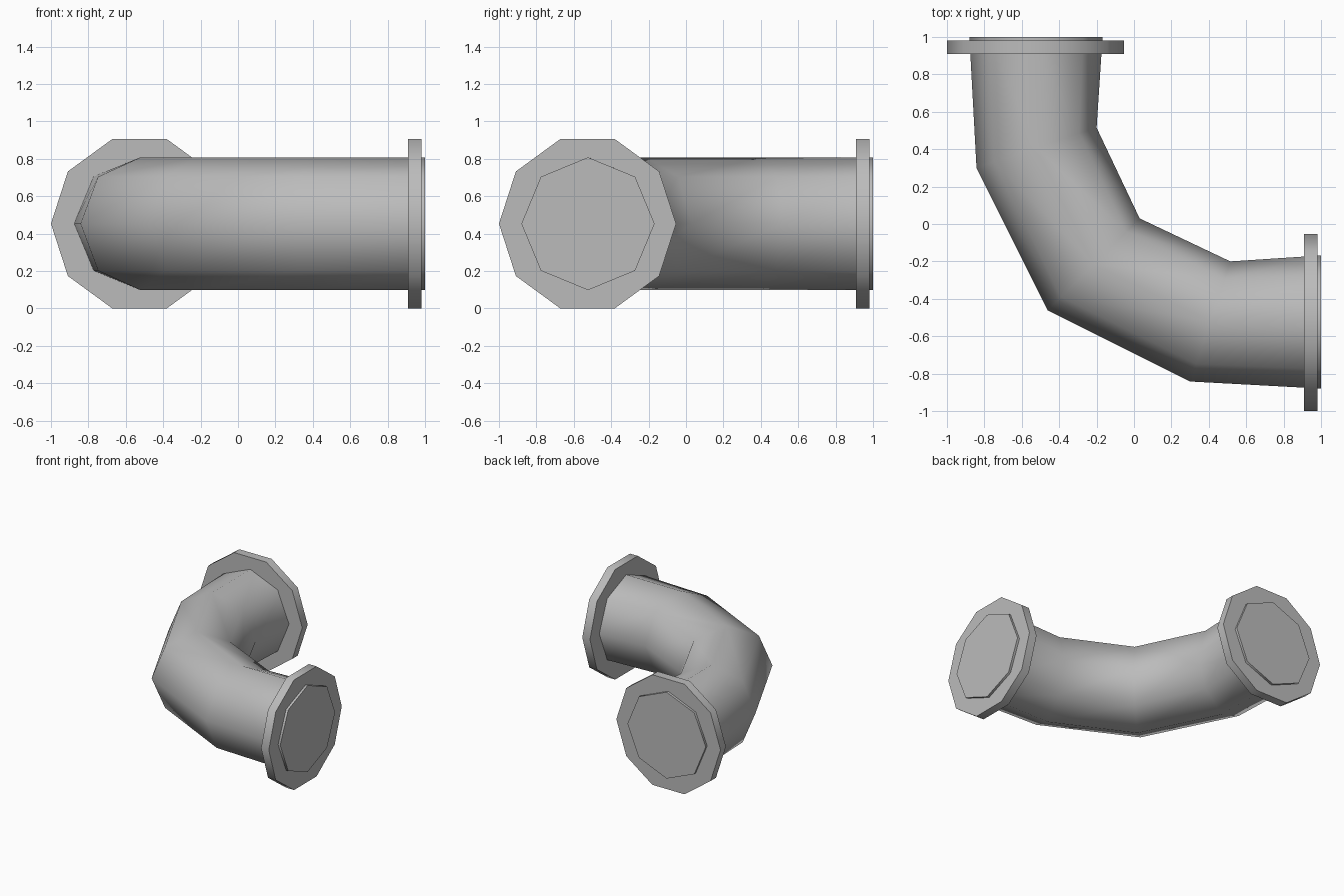
import bpy, bmesh, math
from mathutils import Vector

cube = bpy.data.objects.get("Cube")
if cube:
    bpy.data.objects.remove(cube)

AXIS_Z = 0.4525  # height of the pipe centre line

metal = bpy.data.materials.new("plain grey")
metal.use_nodes = True
GREY = (0.5, 0.5, 0.5, 1)
metal.diffuse_color = GREY
metal.node_tree.nodes["Principled BSDF"].inputs["Base Color"].default_value = GREY


def swap(ring):
    """Mirror a ring across the bend's diagonal."""
    (ax, ay), (bx, by), r = ring
    return ((ay, ax), (by, bx), r)


def loft(name, rings, sides):
    """Skin rings given as outer point, inner point and half height."""
    bm = bmesh.new()
    loops = []
    for outer, inner, rise in rings:
        a, b = Vector((*outer, AXIS_Z)), Vector((*inner, AXIS_Z))
        centre, half = (a + b) / 2, (b - a) / 2
        loop = []
        for i in range(sides):
            t = math.tau * i / sides
            loop.append(bm.verts.new(
                centre + half * math.cos(t) + Vector((0, 0, rise * math.sin(t)))))
        loops.append(loop)
    for p, q in zip(loops, loops[1:]):
        for i in range(sides):
            j = (i + 1) % sides
            bm.faces.new((p[i], p[j], q[j], q[i]))
    bm.faces.new(loops[0])
    bm.faces.new(loops[-1])
    bmesh.ops.recalc_face_normals(bm, faces=bm.faces)
    mesh = bpy.data.meshes.new(name)
    bm.to_mesh(mesh)
    bm.free()
    mesh.materials.append(metal)
    obj = bpy.data.objects.new(name, mesh)
    bpy.context.collection.objects.link(obj)
    bpy.ops.object.select_all(action='DESELECT')
    obj.select_set(True)
    bpy.context.view_layer.objects.active = obj
    bpy.ops.object.shade_smooth_by_angle(angle=math.radians(50))
    return obj


# Elbow pipe: half of the bend, the corner ring, then the mirrored half
R = 0.355
half_bend = [((1, -0.88), (1, -0.168), R), ((0.3, -0.842), (0.515, -0.2), R)]
corner = ((-0.462, -0.462), (0.03, 0.03), R)
loft("elbow_pipe", half_bend + [corner] + [swap(r) for r in reversed(half_bend)], 8)

# Flange discs near both mouths
flange = [((x, -1), (x, -0.053), 0.4755) for x in (0.91, 0.98)]
loft("side_flange", flange, 10)
loft("back_flange", [swap(r) for r in flange], 10)
